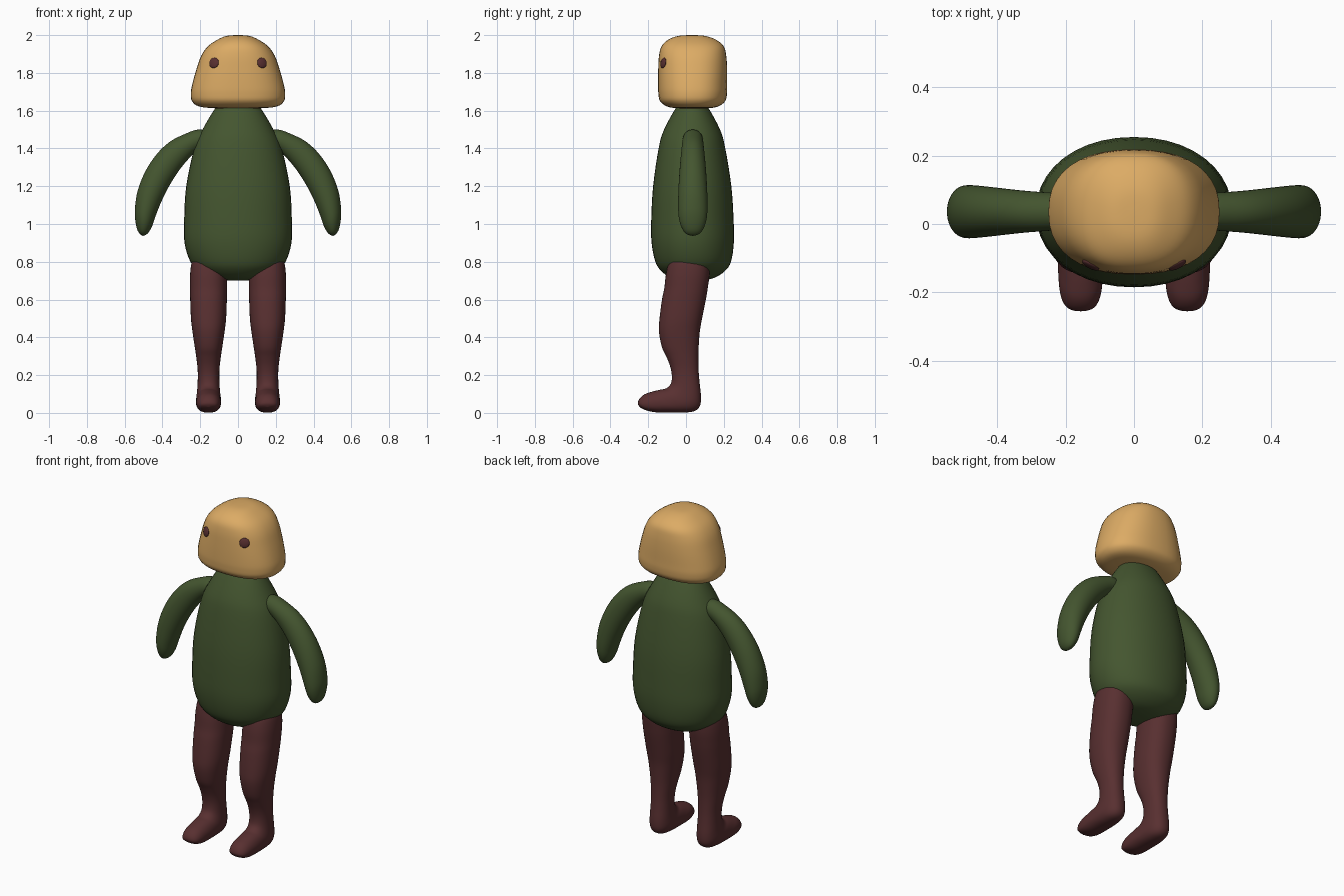
import bpy, bmesh, math
from mathutils import Vector, Matrix


def material(name, rgb):
    m = bpy.data.materials.new(name)
    m.diffuse_color = (*rgb, 1)
    return m


TAN = material("tan", (0.72, 0.41, 0.13))
GREEN = material("dark green", (0.058, 0.092, 0.029))
MAROON = material("maroon", (0.098, 0.029, 0.030))


def finish(name, bm, mat, mirror):
    bmesh.ops.recalc_face_normals(bm, faces=bm.faces)
    me = bpy.data.meshes.new(name)
    bm.to_mesh(me)
    bm.free()
    for p in me.polygons:
        p.use_smooth = True
    me.materials.append(mat)
    ob = bpy.data.objects.new(name, me)
    bpy.context.collection.objects.link(ob)
    if mirror:
        ob.modifiers.new("Mirror", 'MIRROR')
    return ob


def smooth_rows(rows, steps=4):
    """Catmull-Rom interpolation between the given rows."""
    out = []
    for i in range(len(rows) - 1):
        a, b, c, d = (rows[max(0, min(len(rows) - 1, i + k))] for k in (-1, 0, 1, 2))
        for s in range(steps):
            t = s / steps
            out.append([0.5 * (2 * q + (r - p) * t + (2 * p - 5 * q + 4 * r - s_) * t * t
                               + (3 * q - p - 3 * r + s_) * t ** 3)
                        for p, q, r, s_ in zip(a, b, c, d)])
    return out + [list(rows[-1])]


def loft(name, rows, place, mat, power=2.0, mirror=False, n=40):
    """Rows hold two opposite edge points (u, v) and the half width across them.
    First and last rows are closed to a point."""
    bm = bmesh.new()
    rows = smooth_rows(rows)
    rings = []
    for u0, v0, u1, v1, w in rows[1:-1]:
        ring = []
        for k in range(n):
            ang = 2 * math.pi * k / n
            c, s = math.cos(ang), math.sin(ang)
            c = math.copysign(abs(c) ** (2 / power), c)
            s = math.copysign(abs(s) ** (2 / power), s)
            ring.append(bm.verts.new(place((u0 + u1) / 2 + c * (u1 - u0) / 2,
                                           (v0 + v1) / 2 + c * (v1 - v0) / 2, s * w)))
        rings.append(ring)
    for ra, rb in zip(rings, rings[1:]):
        for k in range(n):
            j = (k + 1) % n
            bm.faces.new((ra[k], ra[j], rb[j], rb[k]))
    for ring, row in ((rings[0], rows[0]), (rings[-1], rows[-1])):
        tip = bm.verts.new(place(row[0], row[1], 0))
        for k in range(n):
            bm.faces.new((ring[k], ring[(k + 1) % n], tip))
    return finish(name, bm, mat, mirror)


def level(rows):
    """Horizontal rows: front y, back y, height, half width."""
    return [(f, z, b, z, w) for f, b, z, w in rows]


def upright(u, v, w):
    return (w, u, v)


# Head: rounded helmet-like block
loft("head", level([
    (.035, .035, 2.0, 0), (-.04, .10, 1.996, .06), (-.095, .16, 1.975, .11),
    (-.13, .20, 1.94, .16), (-.143, .213, 1.89, .195), (-.147, .218, 1.82, .22),
    (-.148, .218, 1.74, .242), (-.146, .217, 1.69, .25), (-.137, .207, 1.65, .243),
    (-.10, .17, 1.622, .205), (-.04, .11, 1.612, .11), (.035, .035, 1.61, 0)]),
    upright, TAN, 2.35)

# Body: egg-shaped torso
loft("body", level([
    (.033, .033, 1.67, 0), (-.01, .075, 1.66, .065), (-.05, .115, 1.62, .115),
    (-.116, .18, 1.5, .188), (-.145, .208, 1.4, .232), (-.174, .240, 1.2, .274),
    (-.184, .252, 1.02, .285), (-.182, .253, .9, .283), (-.162, .238, .8, .252),
    (-.13, .205, .75, .205), (-.08, .15, .715, .135), (-.02, .09, .702, .06),
    (.035, .035, .70, 0)]),
    upright, GREEN, 2.1)

# Arms: curved, hanging outward, mirrored
loft("arms", [
    (.14, 1.44, .14, 1.44, 0), (.15, 1.485, .13, 1.40, .04), (.21, 1.50, .18, 1.40, .052),
    (.28, 1.477, .225, 1.38, .056), (.36, 1.436, .275, 1.33, .061),
    (.43, 1.37, .32, 1.272, .067), (.49, 1.28, .365, 1.20, .073),
    (.53, 1.18, .405, 1.12, .077), (.545, 1.09, .435, 1.045, .077),
    (.545, 1.03, .452, .995, .070), (.535, .975, .47, .96, .052),
    (.52, .948, .487, .943, .03), (.503, .937, .503, .937, 0)],
    lambda u, v, w: (u, .036 + w, v), GREEN, 2.0, True)

# Legs with feet: rows fan round the heel into the toe, mirrored
loft("legs", [
    (.015, .86, .015, .86, 0), (-.04, .85, .07, .85, .05), (-.085, .81, .12, .81, .085),
    (-.105, .74, .125, .74, .097), (-.115, .66, .115, .66, .098),
    (-.127, .60, .105, .60, .097), (-.14, .50, .085, .50, .093),
    (-.143, .43, .073, .43, .085), (-.128, .35, .067, .35, .073),
    (-.105, .30, .065, .29, .065), (-.085, .25, .067, .22, .058),
    (-.075, .20, .072, .16, .057), (-.08, .155, .079, .09, .060),
    (-.105, .13, .075, .04, .064), (-.14, .122, .05, .012, .066),
    (-.18, .112, 0, .002, .066), (-.22, .098, -.08, .001, .065),
    (-.246, .075, -.16, .003, .058), (-.255, .05, -.215, .015, .04),
    (-.245, .03, -.245, .03, 0)],
    lambda u, v, w: (.156 + w, u, v), MAROON, 2.25, True)

# Eyes: thin discs lying on the head surface, mirrored
bm = bmesh.new()
turn = Vector((.45, -.88, .2)).to_track_quat('Z', 'Y').to_matrix().to_4x4()
bmesh.ops.create_uvsphere(bm, u_segments=24, v_segments=12, radius=1, matrix=(
    Matrix.Translation((.127, -.12, 1.853)) @ turn @ Matrix.Diagonal((.028, .028, .009, 1))))
finish("eyes", bm, MAROON, True)
